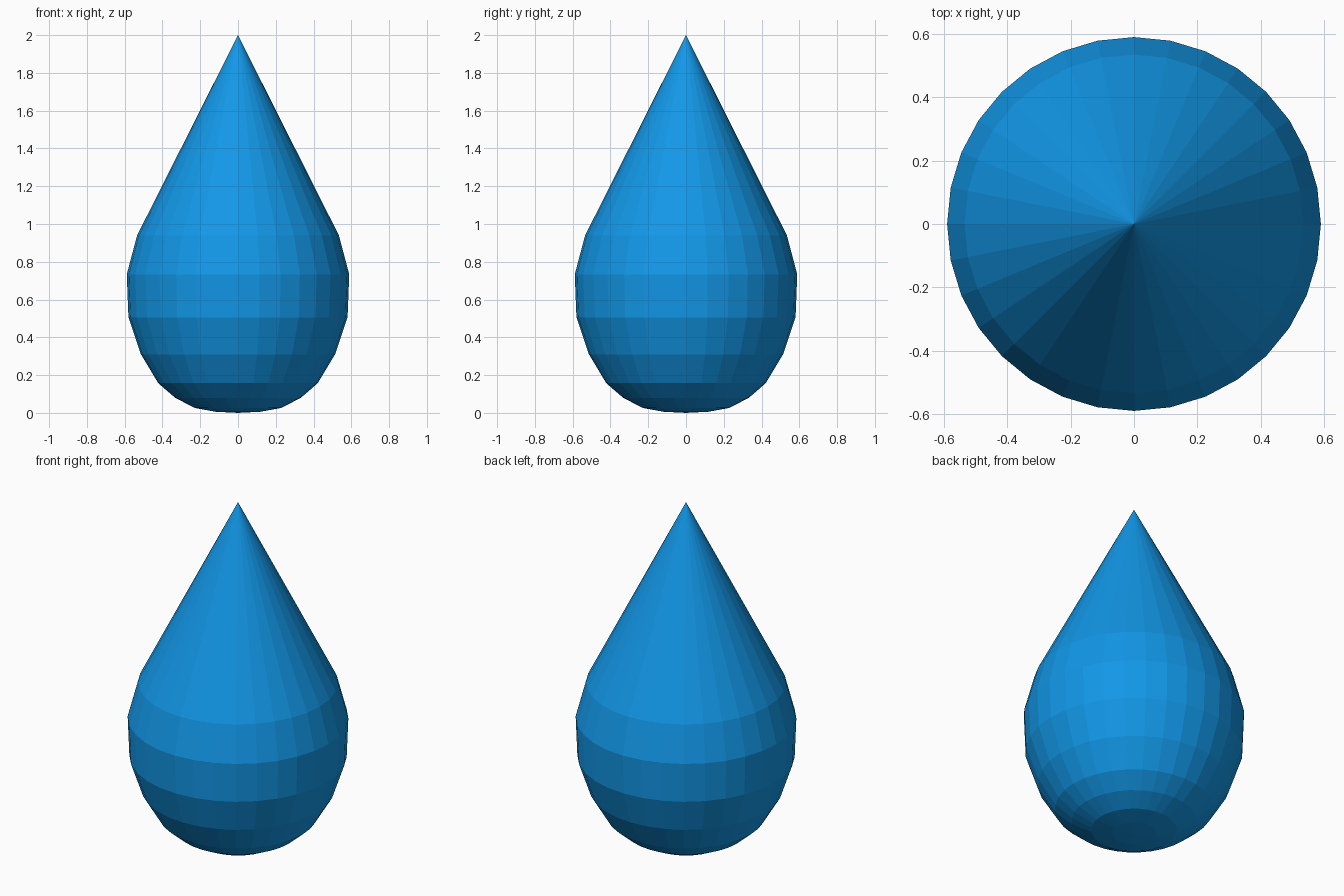
import bpy, bmesh, math

if "Cube" in bpy.data.objects:
    bpy.data.objects.remove(bpy.data.objects["Cube"])

SIDES = 32
# teardrop profile, (radius, height) from bottom ring to shoulder
PROFILE = [(0.118, 0.006), (0.229, 0.026), (0.333, 0.08), (0.422, 0.157),
           (0.514, 0.31), (0.58, 0.506), (0.589, 0.733), (0.534, 0.94)]

bm = bmesh.new()
rings = []
for r, z in PROFILE:
    rings.append([bm.verts.new((r * math.cos(2 * math.pi * i / SIDES),
                                r * math.sin(2 * math.pi * i / SIDES), z))
                  for i in range(SIDES)])
bottom = bm.verts.new((0, 0, 0))
tip = bm.verts.new((0, 0, 2))

# skin between rings, rounded base fan and pointed cone fan
for i in range(SIDES):
    j = (i + 1) % SIDES
    bm.faces.new((bottom, rings[0][j], rings[0][i]))
    for lo, hi in zip(rings, rings[1:]):
        bm.faces.new((lo[i], lo[j], hi[j], hi[i]))
    bm.faces.new((rings[-1][i], rings[-1][j], tip))

mesh = bpy.data.meshes.new("water_drop")
bm.to_mesh(mesh)
bm.free()
drop = bpy.data.objects.new("water_drop", mesh)
bpy.context.collection.objects.link(drop)

# blue water
blue = bpy.data.materials.new("water_blue")
blue.diffuse_color = (0.006, 0.31, 0.8, 1)
blue.use_nodes = True
blue.node_tree.nodes["Principled BSDF"].inputs["Base Color"].default_value = blue.diffuse_color
mesh.materials.append(blue)
